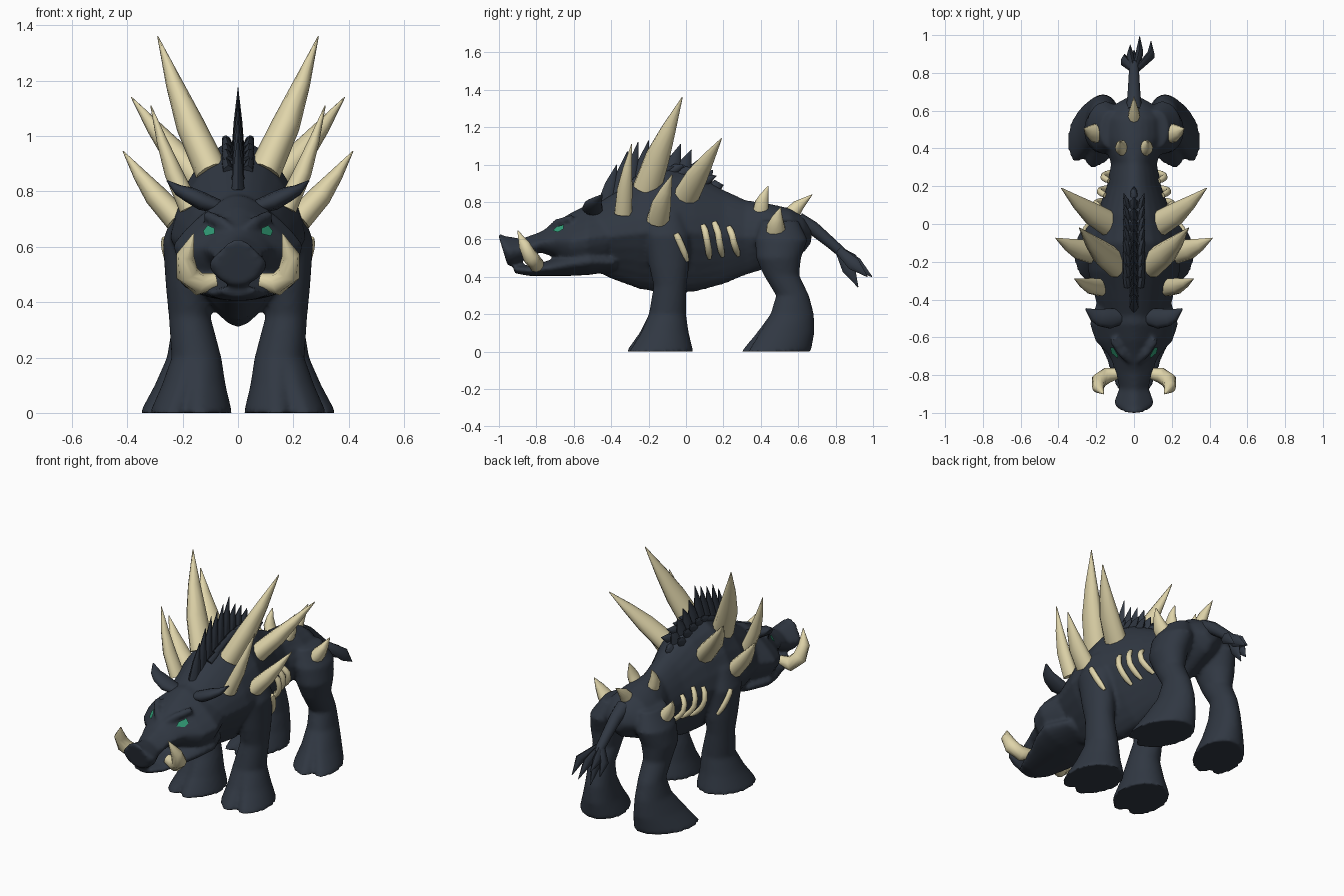
import bpy
import bmesh
from math import sin, cos, pi, exp
from mathutils import Vector
from mathutils.bvhtree import BVHTree

if "Cube" in bpy.data.objects:
    bpy.data.objects.remove(bpy.data.objects["Cube"])


def material(name, rgb):
    m = bpy.data.materials.new(name)
    m.use_nodes = True
    m.diffuse_color = (*rgb, 1)
    m.node_tree.nodes["Principled BSDF"].inputs["Base Color"].default_value = (*rgb, 1)
    return m


HIDE = material("dark slate hide", (0.030, 0.039, 0.055))
BONE = material("pale bone", (0.74, 0.66, 0.40))
GREEN = material("eye green", (0.03, 0.33, 0.18))


def loft(bm, rings):
    """Skin a list of equal rings of points and cap both ends."""
    loops = [[bm.verts.new(p) for p in ring] for ring in rings]
    n = len(loops[0])
    for a, b in zip(loops, loops[1:]):
        for i in range(n):
            j = (i + 1) % n
            bm.faces.new((a[i], a[j], b[j], b[i]))
    bm.faces.new(loops[0][::-1])
    bm.faces.new(loops[-1])


def tube(bm, points, radii, squash=1.0, hint=(1, 0, 0), n=10):
    """Loft oval rings along a path; squash scales the ring towards the hint axis."""
    pts = [Vector(p) for p in points]
    rings = []
    for i, p in enumerate(pts):
        t = (pts[min(i + 1, len(pts) - 1)] - pts[max(i - 1, 0)]).normalized()
        u = t.cross(Vector(hint)).normalized() * radii[i]
        v = t.cross(u) * squash
        rings.append([p + u * cos(2 * pi * k / n) + v * sin(2 * pi * k / n) for k in range(n)])
    loft(bm, rings)


def barrel(bm, rows, narrow_top, narrow_bottom):
    """Loft upright egg-shaped rings: (y, bottom, top, half width, forward lean)."""
    rings = []
    for y, lo, hi, w, lean in rows:
        ring = []
        for k in range(24):
            c, s = cos(2 * pi * k / 24), sin(2 * pi * k / 24)
            taper = 1 - narrow_top * max(s, 0) - narrow_bottom * max(-s, 0)
            ring.append(Vector((w * c * taper, y - lean * s, (lo + hi) / 2 + s * (hi - lo) / 2)))
        rings.append(ring)
    loft(bm, rings)


def finish(name, bm, mat, mirror=False, angle=60):
    bmesh.ops.recalc_face_normals(bm, faces=bm.faces)
    mesh = bpy.data.meshes.new(name)
    bm.to_mesh(mesh)
    bm.free()
    ob = bpy.data.objects.new(name, mesh)
    bpy.context.collection.objects.link(ob)
    mesh.materials.append(mat)
    if mirror:
        ob.modifiers.new("mirror", "MIRROR")
    bpy.ops.object.select_all(action="DESELECT")
    ob.select_set(True)
    bpy.context.view_layer.objects.active = ob
    bpy.ops.object.shade_smooth_by_angle(angle=angle * pi / 180)
    return ob


# Torso, head and jaw
TORSO = [(-.50, .44, .78, .17, 0), (-.40, .39, .84, .205, 0), (-.25, .335, .93, .245, 0),
         (-.10, .31, .985, .25, 0), (.05, .32, .95, .20, 0), (.20, .36, .865, .145, 0),
         (.32, .41, .81, .122, 0), (.45, .45, .79, .17, 0), (.56, .50, .765, .17, 0),
         (.63, .53, .72, .11, 0), (.67, .58, .66, .04, 0)]
HEAD = [(-.42, .45, .80, .20, 0), (-.53, .43, .785, .235, 0), (-.62, .44, .74, .205, 0),
        (-.70, .505, .69, .13, 0), (-.78, .53, .64, .10, 0), (-.87, .492, .605, .08, .01),
        (-.95, .462, .62, .108, .025), (-.98, .455, .638, .085, .028)]
JAW = [(-.38, .43, .52, .16, 0), (-.52, .41, .55, .215, 0), (-.62, .405, .53, .19, 0),
       (-.72, .405, .49, .145, 0), (-.84, .405, .46, .105, 0), (-.92, .42, .46, .06, 0)]
body_bm = bmesh.new()
barrel(body_bm, TORSO, .2, .5)
barrel(body_bm, HEAD, .48, .05)
barrel(body_bm, JAW, 0, .1)

# Legs: (z, centre x, centre y, half width, half length), feet flared with cloven toes
FRONT = [(.74, .17, -.10, .06, .08), (.62, .19, -.10, .082, .12), (.45, .18, -.09, .08, .105),
         (.35, .175, -.085, .075, .088), (.20, .15, -.10, .09, .10),
         (.10, .16, -.12, .115, .135), (.0, .17, -.145, .148, .185)]
HIND = [(.70, .12, .50, .06, .10), (.60, .15, .51, .10, .14), (.50, .17, .495, .095, .12),
        (.41, .17, .51, .075, .095), (.30, .17, .57, .07, .088), (.20, .175, .567, .08, .118),
        (.10, .19, .53, .105, .16), (.0, .205, .48, .14, .195)]


def leg(bm, side, rows, yaw):
    rings = []
    for z, cx, cy, rx, ry in rows:
        turn = yaw * max(0, 1 - z / .4)
        ring = []
        for i in range(32):
            a = 2 * pi * i / 32
            toe = max(0, 1 - z / .22) * .25
            notch = 1 - toe * exp(-((a - pi) / .2) ** 2)
            x, y = rx * sin(a) * notch, ry * cos(a) * notch
            ring.append(Vector((side * (cx + x * cos(turn) - y * sin(turn)),
                                cy + x * sin(turn) + y * cos(turn), z)))
        rings.append(ring)
    loft(bm, rings)


for side in (1, -1):
    leg(body_bm, side, FRONT, .15)
    leg(body_bm, side, HIND, .4)
    # Angry brow ridge
    tube(body_bm, [(side * .02, -.73, .66), (side * .06, -.69, .688), (side * .115, -.61, .715)],
         [.014, .022, .02])

# Fuse everything into one smooth skin
body = finish("body", body_bm, HIDE)
remesh = body.modifiers.new("fuse", "REMESH")
remesh.mode = "VOXEL"
remesh.voxel_size = .012
remesh.use_smooth_shade = True
soften = body.modifiers.new("soften", "SMOOTH")
soften.factor = .5
soften.iterations = 4
bpy.context.view_layer.update()
skin = BVHTree.FromObject(body, bpy.context.evaluated_depsgraph_get())


def on_flank(y, z, lift):
    hit = skin.ray_cast(Vector((2, y, z)), Vector((-1, 0, 0)))
    return hit[0] + hit[1] * lift


def on_back(x, y):
    return skin.ray_cast(Vector((x, y, 3)), Vector((0, 0, -1)))[0]


# Bone spikes: base, tip, base radius
SPIKES = {"tall_back_spikes": ((.095, -.21, .87), (.29, -.02, 1.36), .06),
          "rear_back_spikes": ((.13, .0, .83), (.385, .19, 1.14), .054),
          "shoulder_spikes": ((.22, -.15, .70), (.415, -.075, .945), .048),
          "neck_spikes": ((.175, -.335, .74), (.315, -.29, 1.11), .038),
          "rump_spikes": ((.055, .40, .75), (.075, .44, .885), .034),
          "haunch_spikes": ((.17, .48, .62), (.265, .505, .77), .044)}
for name, (base, tip, r) in SPIKES.items():
    b, t = Vector(base), Vector(tip)
    bow = Vector((.01, -.008, 0))
    bm = bmesh.new()
    tube(bm, [b, b.lerp(t, .35) + bow, b.lerp(t, .65) + bow * .8, t],
         [r, r * .86, r * .52, .002], squash=1.3, hint=(0, 1, 0))
    finish(name, bm, BONE, mirror=True)
bm = bmesh.new()
tube(bm, [(0, .56, .73), (0, .60, .78), (0, .675, .84)], [.045, .032, .002], squash=.8)
finish("tail_base_spike", bm, BONE)

# Tusks
bm = bmesh.new()
tube(bm, [(.08, -.79, .475), (.14, -.80, .465), (.185, -.83, .505), (.19, -.865, .57),
          (.16, -.90, .648)], [.03, .042, .042, .032, .002], hint=(0, 1, 0))
finish("tusks", bm, BONE, mirror=True)

# Exposed ribs arching off the flank: three (y, z) guides each
RIBS = [((-.055, .63), (-.03, .58), (.005, .485)), ((.09, .675), (.105, .59), (.125, .50)),
        ((.15, .69), (.165, .60), (.195, .51)), ((.228, .665), (.245, .60), (.28, .515))]
bm = bmesh.new()
for i, guides in enumerate(RIBS):
    a, b, c = (Vector(g) for g in guides)
    path = [a.lerp(b, k / 6).lerp(b.lerp(c, k / 6), k / 6) for k in range(7)]
    bow = .03 if i else .002
    tube(bm, [on_flank(p.x, p.y, .003 + bow * sin(pi * k / 6)) for k, p in enumerate(path)],
         [.014, .018, .018, .018, .018, .017, .01], squash=.8)
finish("ribs", bm, BONE, mirror=True)

# Eyes: thin patches on the skin
bm = bmesh.new()
outline = [(-.71, .642), (-.68, .634), (-.65, .652), (-.65, .676), (-.69, .665)]
bm.faces.new([bm.verts.new(on_flank(y, z, .008)) for y, z in outline])
finish("eyes", bm, GREEN, mirror=True)

# Ears
bm = bmesh.new()
tube(bm, [(.07, -.49, .745), (.13, -.50, .765), (.18, -.495, .79), (.215, -.48, .805),
          (.255, -.45, .838)], [.025, .033, .028, .02, .003], squash=1.7, hint=(0, 1, 0))
finish("ears", bm, HIDE, mirror=True)

# Mane: a crest of flat spikes along the spine, with low swept tufts beside it
TIPS = [1.0, 1.07, 1.12, 1.13, 1.15, 1.175, 1.11, 1.08, 1.04, .97, .89]
crest, tufts = bmesh.new(), bmesh.new()
for i, top in enumerate(TIPS):
    y = -.42 + i * .057
    base = on_back(0, y)
    tip = Vector((0, y + .05, top))
    tube(crest, [base - Vector((0, 0, .03)), base.lerp(tip, .4), tip], [.05, .032, .002],
         squash=.55, n=6)
    if 1 < i < 10:
        base = on_back(.035, y)
        tip = base + Vector((.02, .07, .025))
        tube(tufts, [base - Vector((0, .02, .02)), base.lerp(tip, .4), tip],
             [.03, .024, .002], squash=.7, n=6)
finish("mane_crest", crest, HIDE)
finish("mane_tufts", tufts, HIDE, mirror=True)

# Tail and its tuft
bm = bmesh.new()
tube(bm, [(0, .60, .70), (0, .68, .66), (0, .77, .585), (0, .85, .515)],
     [.045, .036, .03, .026])
finish("tail", bm, HIDE)
bm = bmesh.new()
for tip in ((.0, .92, .345), (.09, .97, .40), (.03, .995, .40), (-.05, .90, .40), (-.02, .95, .44)):
    root, end = Vector((tip[0] * .2, .82, .54)), Vector(tip)
    middle = root.lerp(end, .5) + Vector((tip[0] * .4, 0, 0))
    tube(bm, [root, middle, end], [.022, .036, .002], squash=.6, n=6)
finish("tail_tuft", bm, HIDE)
